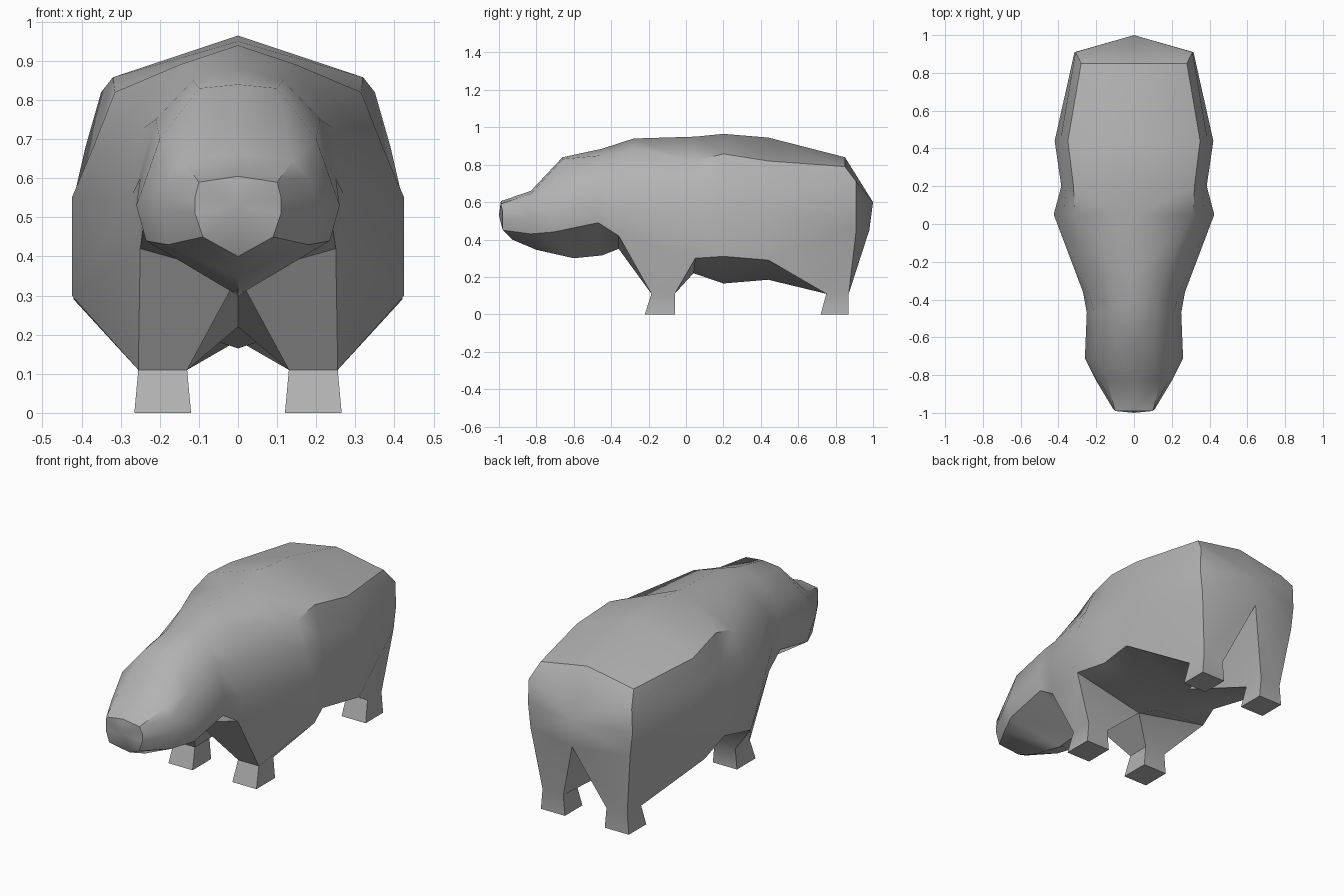
import bpy
import bmesh

old_cube = bpy.data.objects.get("Cube")
if old_cube:
    bpy.data.objects.remove(old_cube, do_unlink=True)

# Skin material
skin = bpy.data.materials.new("grey_skin")
skin.use_nodes = True
skin_colour = (.45, .45, .45, 1)
skin.diffuse_color = skin_colour
skin.node_tree.nodes["Principled BSDF"].inputs["Base Color"].default_value = skin_colour


def section(ys, top, ridge, upper, wide, low, bottom):
    """Half cross-section from spine to belly; ys = back, flank and belly positions."""
    back, flank, belly = ys
    return [(0, back, top),
            (ridge[0], back, ridge[1]),
            (upper[0], flank, upper[1]),
            (wide[0], flank, wide[1]),
            (low[0], flank, low[1]),
            (0, belly, bottom)]


# Half cross-sections, nose to rump
sections = {
    "nose": section((-.99, -.98, -.93), .605, (.1, .59), (.11, .55), (.11, .51), (.09, .45), .4),
    "muzzle": section((-.83, -.83, -.8), .66, (.14, .645), (.18, .6), (.2, .52), (.18, .43), .345),
    "brow": section((-.66, -.71, -.6), .84, (.1, .83), (.2, .7), (.26, .53), (.235, .44), .3),
    "jaw": section((-.45, -.47, -.45), .885, (.115, .85), (.21, .75), (.25, .6), (.24, .49), .315),
    "neck": section((-.28, -.36, -.36), .94, (.15, .89), (.24, .73), (.27, .56), (.25, .42), .35),
    "shoulder": section((.05, .05, .04), .95, (.315, .82), (.37, .68), (.425, .55), (.425, .3), .22),
    "waist": section((.2, .2, .2), .965, (.32, .858), (.36, .7), (.385, .55), (.37, .31), .165),
    "hip": section((.44, .44, .44), .945, (.35, .82), (.39, .68), (.42, .55), (.42, .29), .185),
    "rump": section((.85, .91, .98), .84, (.28, .79), (.31, .71), (.315, .58), (.3, .45), .45),
}

bm = bmesh.new()
rings = {name: [bm.verts.new(p) for p in pts] for name, pts in sections.items()}
names = list(rings)


def cap(ring, centre):
    """Close an end section with a fan around a centre point."""
    tip = bm.verts.new(centre)
    for a, b in zip(ring, ring[1:]):
        bm.faces.new((a, b, tip))


def bridge(loop_a, loop_b):
    """Join two closed loops of equal length with quads."""
    n = len(loop_a)
    for i in range(n):
        j = (i + 1) % n
        bm.faces.new((loop_a[i], loop_a[j], loop_b[j], loop_b[i]))


def foot_loop(front, back, inner, outer, z):
    corners = ((outer, front), (inner, front), (inner, back), (outer, back))
    return [bm.verts.new((x, y, z)) for x, y in corners]


def leg(front_ring, back_ring, toe, ankle, heel):
    """Taper the open belly panel down to an ankle, then a flared foot."""
    hole = [front_ring[-2], front_ring[-1], back_ring[-1], back_ring[-2]]
    ankle_loop = foot_loop(ankle, heel, .13, .255, .11)
    sole_loop = foot_loop(toe, heel, .12, .265, 0)
    bridge(hole, ankle_loop)
    bridge(ankle_loop, sole_loop)
    bm.faces.new(sole_loop)


# Body and head skin, with belly panels left open for the legs
for first, second in zip(names, names[1:]):
    a, b = rings[first], rings[second]
    strips = len(a) - 1
    if first in ("neck", "hip"):
        strips -= 1
    for i in range(strips):
        bm.faces.new((a[i], a[i + 1], b[i + 1], b[i]))

# Nose tip and tail end
cap(rings["nose"], (0, -1, .53))
cap(rings["rump"], (0, 1, .6))

# Front and hind legs
leg(rings["neck"], rings["shoulder"], toe=-.22, ankle=-.185, heel=-.06)
leg(rings["hip"], rings["rump"], toe=.72, ankle=.75, heel=.87)

# Mirror the half into a closed body
half = bm.verts[:] + bm.edges[:] + bm.faces[:]
bmesh.ops.mirror(bm, geom=half, axis="X", merge_dist=.001)
bmesh.ops.remove_doubles(bm, verts=bm.verts[:], dist=.001)
bmesh.ops.recalc_face_normals(bm, faces=bm.faces[:])

mesh = bpy.data.meshes.new("animal_body")
bm.to_mesh(mesh)
bm.free()
mesh.materials.append(skin)
body = bpy.data.objects.new("animal_body", mesh)
bpy.context.collection.objects.link(body)

# Smooth skin with crisp hard edges
bpy.ops.object.select_all(action="DESELECT")
body.select_set(True)
bpy.context.view_layer.objects.active = body
bpy.ops.object.shade_smooth_by_angle(angle=.75)
